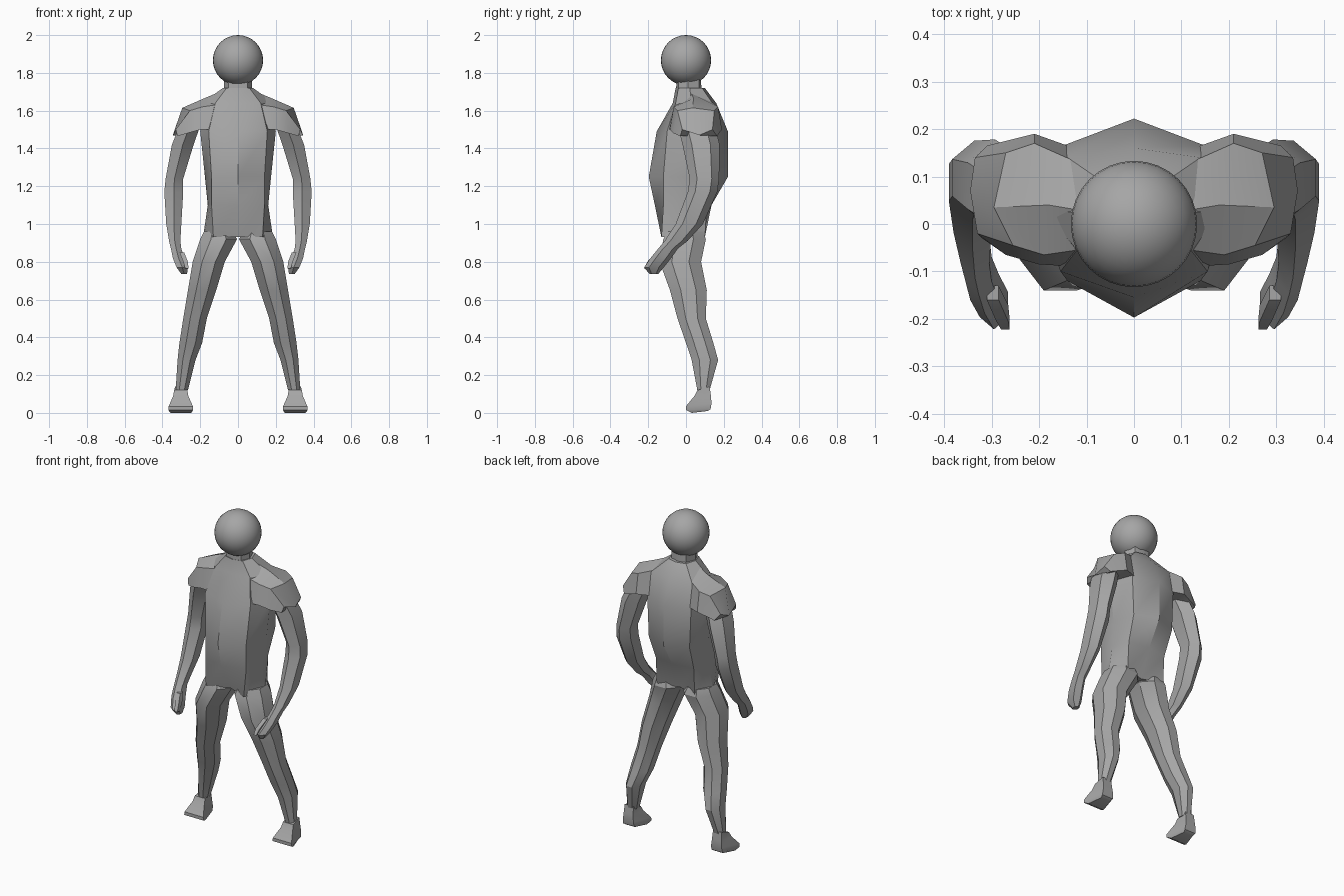
import bpy
import bmesh
from math import cos, sin, pi, radians

cube = bpy.data.objects.get("Cube")
if cube:
    bpy.data.objects.remove(cube, do_unlink=True)

# One plain grey for the whole figure
grey = bpy.data.materials.new("mid_grey")
grey.use_nodes = True
colour = (0.38, 0.38, 0.38, 1)
grey.diffuse_color = colour
grey.node_tree.nodes["Principled BSDF"].inputs["Base Color"].default_value = colour


def finish(bm, name, mirrored=False):
    """Turn a bmesh into a shaded object, optionally mirrored across x."""
    bmesh.ops.recalc_face_normals(bm, faces=bm.faces)
    mesh = bpy.data.meshes.new(name)
    bm.to_mesh(mesh)
    bm.free()
    mesh.materials.append(grey)
    obj = bpy.data.objects.new(name, mesh)
    bpy.context.collection.objects.link(obj)
    bpy.ops.object.select_all(action="DESELECT")
    obj.select_set(True)
    bpy.context.view_layer.objects.active = obj
    bpy.ops.object.shade_smooth_by_angle(angle=radians(30))
    if mirrored:
        mirror = obj.modifiers.new("mirror", "MIRROR")
        mirror.use_mirror_merge = False
    return obj


def loft(name, rings, mirrored=False):
    """Skin a stack of closed rings and cap both ends."""
    bm = bmesh.new()
    loops = [[bm.verts.new(p) for p in ring] for ring in rings]
    count = len(loops[0])
    for low, high in zip(loops, loops[1:]):
        for i in range(count):
            j = (i + 1) % count
            bm.faces.new((low[i], low[j], high[j], high[i]))
    bm.faces.new(loops[0])
    bm.faces.new(loops[-1])
    return finish(bm, name, mirrored)


def limb_ring(sides, z, inner, outer, front, back):
    """Polygon ring fitted to the given horizontal bounds."""
    cx, cy = (inner + outer) / 2, (front + back) / 2
    grow = 1 / cos(pi / sides)
    rx, ry = (outer - inner) / 2 * grow, (back - front) / 2 * grow
    turns = [2 * pi * (i + 0.5) / sides for i in range(sides)]
    return [(cx + rx * cos(a), cy + ry * sin(a), z) for a in turns]


def limb(name, sides, rows):
    return loft(name, [limb_ring(sides, *row) for row in rows], True)


def body_ring(z, front, front_side, side, back_side, back):
    """Symmetric ring with a ridge at the chest and the spine."""
    half = [front_side, side, back_side]
    left = [(x, y, z) for x, y in half]
    right = [(-x, y, z) for x, y in reversed(half)]
    return [(0, front, z)] + left + [(0, back, z)] + right


# Torso
torso_rows = [
    (0.93, -0.075, (0.13, -0.13), (0.185, 0), (0.13, 0.1), 0.06),
    (1.1, -0.165, (0.14, -0.12), (0.16, 0), (0.13, 0.11), 0.135),
    (1.25, -0.197, (0.14, -0.12), (0.175, 0.03), (0.14, 0.165), 0.222),
    (1.49, -0.155, (0.155, -0.1), (0.2, 0.03), (0.15, 0.165), 0.222),
    (1.64, -0.07, (0.12, -0.055), (0.19, 0.03), (0.14, 0.14), 0.16),
    (1.72, -0.055, (0.06, -0.04), (0.08, 0.02), (0.06, 0.085), 0.1),
]
loft("torso", [body_ring(*row) for row in torso_rows])

# Neck
loft("neck", [body_ring(z, -0.055 + lean, (0.05, -0.04), (0.073, 0.01),
                        (0.05, 0.07), 0.085 - lean)
              for z, lean in ((1.69, 0), (1.8, 0.01))])

# Head
bm = bmesh.new()
bmesh.ops.create_uvsphere(bm, u_segments=32, v_segments=16, radius=0.133)
head = finish(bm, "head")
head.location.z = 1.867

# Shoulder caps, from the chest out to the sleeve hem
shoulder = [
    [(0.12, -0.09, 1.5), (0.12, -0.055, 1.63), (0.12, 0.03, 1.69),
     (0.12, 0.13, 1.65), (0.14, 0.165, 1.5)],
    [(0.2, -0.085, 1.5), (0.19, -0.065, 1.62), (0.18, 0.04, 1.665),
     (0.21, 0.17, 1.62), (0.21, 0.19, 1.5)],
    [(0.27, -0.065, 1.48), (0.255, -0.045, 1.6), (0.295, 0.035, 1.615),
     (0.27, 0.15, 1.6), (0.27, 0.175, 1.48)],
    [(0.32, -0.03, 1.465), (0.33, -0.02, 1.5), (0.345, 0.07, 1.47),
     (0.335, 0.14, 1.5), (0.31, 0.165, 1.465)],
]
loft("shoulders", shoulder, True)

# Arms with hands: height, inner x, outer x, front y, back y
limb("arms", 6, [
    (1.52, 0.2, 0.31, -0.03, 0.14),
    (1.42, 0.235, 0.35, -0.005, 0.165),
    (1.24, 0.29, 0.383, 0.03, 0.165),
    (1.17, 0.29, 0.39, 0.02, 0.155),
    (1.0, 0.3, 0.38, -0.045, 0.08),
    (0.91, 0.305, 0.365, -0.105, 0.0),
    (0.87, 0.3, 0.355, -0.14, -0.05),
    (0.82, 0.285, 0.345, -0.18, -0.085),
    (0.77, 0.265, 0.325, -0.215, -0.125),
    (0.735, 0.27, 0.3, -0.19, -0.15),
])

# Thumbs
limb("thumbs", 4, [
    (0.85, 0.285, 0.31, -0.16, -0.13),
    (0.8, 0.265, 0.29, -0.205, -0.17),
    (0.765, 0.262, 0.28, -0.222, -0.2),
])

# Legs
limb("legs", 8, [
    (0.96, 0.03, 0.18, -0.1, 0.09),
    (0.92, 0.005, 0.2, -0.12, 0.105),
    (0.8, 0.07, 0.24, -0.14, 0.08),
    (0.65, 0.115, 0.265, -0.085, 0.11),
    (0.5, 0.165, 0.29, -0.045, 0.105),
    (0.37, 0.19, 0.31, 0.0, 0.145),
    (0.28, 0.225, 0.32, 0.03, 0.17),
    (0.12, 0.265, 0.33, 0.06, 0.125),
])


# Feet, wide at the toe and narrow at the heel
def foot_ring(z, toe_z, toe, heel, toe_half, heel_half):
    cx = 0.303
    return [(cx - toe_half, toe, toe_z), (cx + toe_half, toe, toe_z),
            (cx + heel_half, heel, z), (cx - heel_half, heel, z)]


loft("feet", [foot_ring(*row) for row in (
    (0.14, 0.12, 0.06, 0.125, 0.035, 0.03),
    (0.09, 0.09, 0.045, 0.132, 0.04, 0.032),
    (0.05, 0.035, 0.0, 0.135, 0.064, 0.036),
    (0.02, 0.015, 0.0, 0.13, 0.066, 0.038),
    (0.01, 0.0, 0.03, 0.115, 0.055, 0.032),
)], True)
